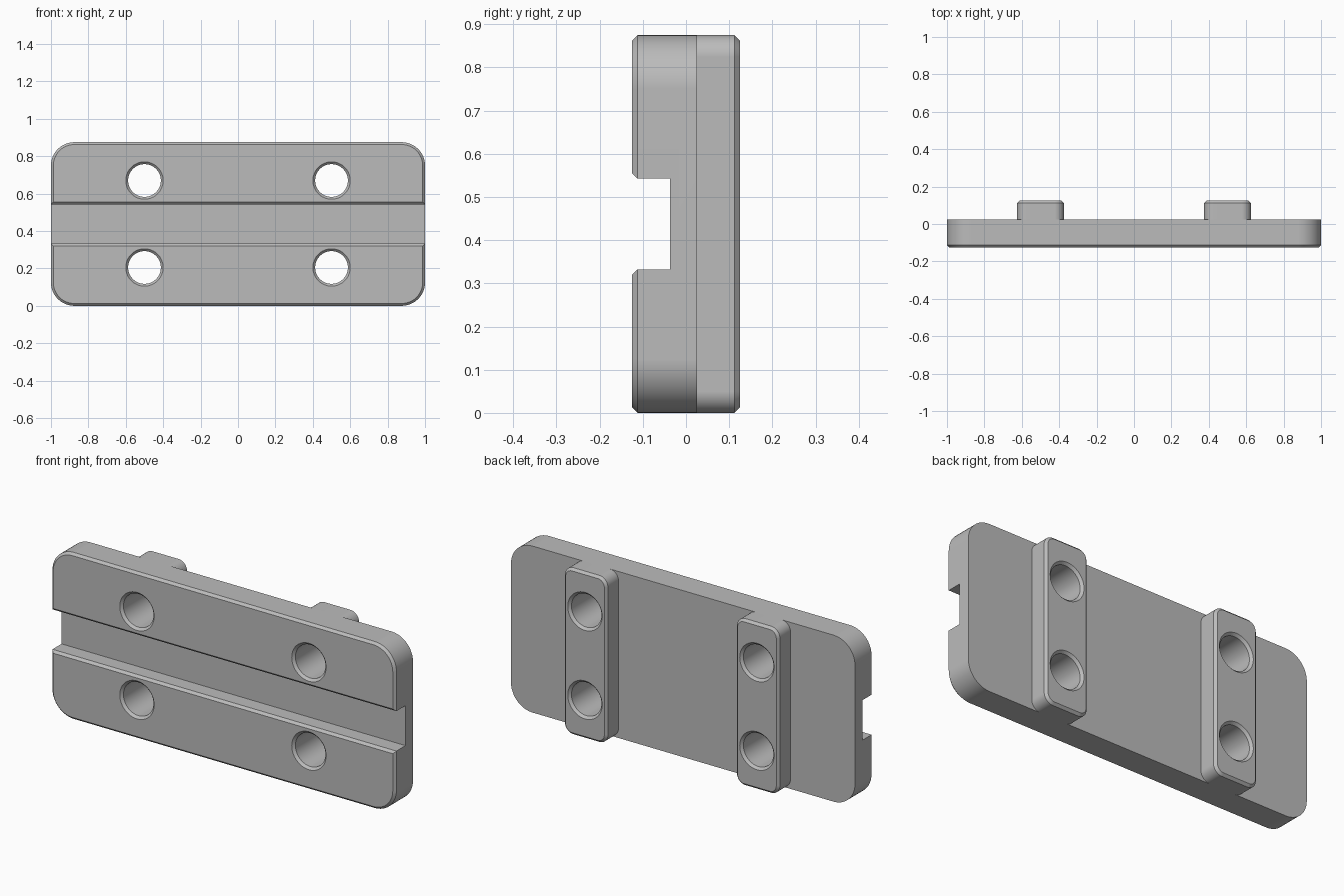
import bpy, bmesh
from math import sin, cos, pi

cube = bpy.data.objects.get("Cube")
if cube:
    bpy.data.objects.remove(cube, do_unlink=True)

HEIGHT, MID = 0.875, 0.4375
FRONT, SEAM, BACK = -0.125, 0.025, 0.125
CHAMFER = 0.0125

grey = bpy.data.materials.new("plain grey")
grey.use_nodes = True
grey.diffuse_color = (0.5, 0.5, 0.5, 1)
grey.node_tree.nodes["Principled BSDF"].inputs["Base Color"].default_value = (0.5, 0.5, 0.5, 1)


def loft(name, rings):
    """Skin a stack of equal-sized point rings and cap both ends."""
    bm = bmesh.new()
    loops = [[bm.verts.new(p) for p in ring] for ring in rings]
    n = len(loops[0])
    for a, b in zip(loops, loops[1:]):
        for i in range(n):
            j = (i + 1) % n
            bm.faces.new((a[i], a[j], b[j], b[i]))
    bm.faces.new(loops[0])
    bm.faces.new(loops[-1])
    bmesh.ops.recalc_face_normals(bm, faces=bm.faces)
    mesh = bpy.data.meshes.new(name)
    bm.to_mesh(mesh)
    bm.free()
    mesh.materials.append(grey)
    obj = bpy.data.objects.new(name, mesh)
    bpy.context.collection.objects.link(obj)
    return obj


def rounded_ring(cx, half_w, radius, y, inset=0, segments=12):
    """Rounded rectangle in the xz plane, shrunk evenly by inset."""
    r = radius - inset
    points = []
    for corner, (sx, sz) in enumerate([(1, 1), (-1, 1), (-1, -1), (1, -1)]):
        for k in range(segments + 1):
            a = (corner + k / segments) * pi / 2
            points.append((cx + sx * (half_w - radius) + r * cos(a), y,
                           MID + sz * (MID - radius) + r * sin(a)))
    return points


def circle(cx, cz, r, y, n=48):
    return [(cx + r * cos(2 * pi * i / n), y, cz + r * sin(2 * pi * i / n)) for i in range(n)]


def cut(obj, cutter):
    mod = obj.modifiers.new("cut", 'BOOLEAN')
    mod.operation, mod.solver, mod.object = 'DIFFERENCE', 'EXACT', cutter
    bpy.context.view_layer.objects.active = obj
    bpy.ops.object.modifier_apply(modifier=mod.name)


# Plate with a chamfered front rim
plate = loft("plate", [rounded_ring(0, 1, 0.125, FRONT, CHAMFER),
                       rounded_ring(0, 1, 0.125, FRONT + CHAMFER),
                       rounded_ring(0, 1, 0.125, SEAM)])

# Rails on the back with chamfered outer rims
rails = [loft(name, [rounded_ring(x, 0.125, 0.05, SEAM),
                     rounded_ring(x, 0.125, 0.05, BACK - CHAMFER),
                     rounded_ring(x, 0.125, 0.05, BACK, CHAMFER)])
         for name, x in (("left_rail", 0.5), ("right_rail", -0.5))]

# Lengthwise slot with chamfered lips
half, flare = 0.105, 0.105 + 2 * CHAMFER
side = [(-0.0375, half), (FRONT + CHAMFER, half), (FRONT - CHAMFER, flare)]
profile = side + [(y, -z) for y, z in reversed(side)]
slot = loft("slot_cutter", [[(x, y, MID + z) for y, z in profile] for x in (-1.2, 1.2)])
cut(plate, slot)

# Four through holes, countersunk at both ends
hole_r, over = 0.0875, 0.0875 + 2 * CHAMFER
cutters = [slot]
for x, rail in ((0.5, rails[0]), (-0.5, rails[1])):
    for dz in (-0.2325, 0.2325):
        z = MID + dz
        stations = [(FRONT - CHAMFER, over), (FRONT + CHAMFER, hole_r),
                    (BACK - CHAMFER, hole_r), (BACK + CHAMFER, over)]
        hole = loft("hole_cutter", [circle(x, z, r, y) for y, r in stations])
        cut(plate, hole)
        cut(rail, hole)
        cutters.append(hole)
for c in cutters:
    bpy.data.objects.remove(c, do_unlink=True)

# Smooth rounded corners and bores, crisp edges elsewhere
for obj in [plate] + rails:
    bpy.ops.object.select_all(action='DESELECT')
    obj.select_set(True)
    bpy.context.view_layer.objects.active = obj
    bpy.ops.object.shade_smooth_by_angle(angle=pi / 6)
    weighted = obj.modifiers.new("weighted_normals", 'WEIGHTED_NORMAL')
    weighted.keep_sharp = True
